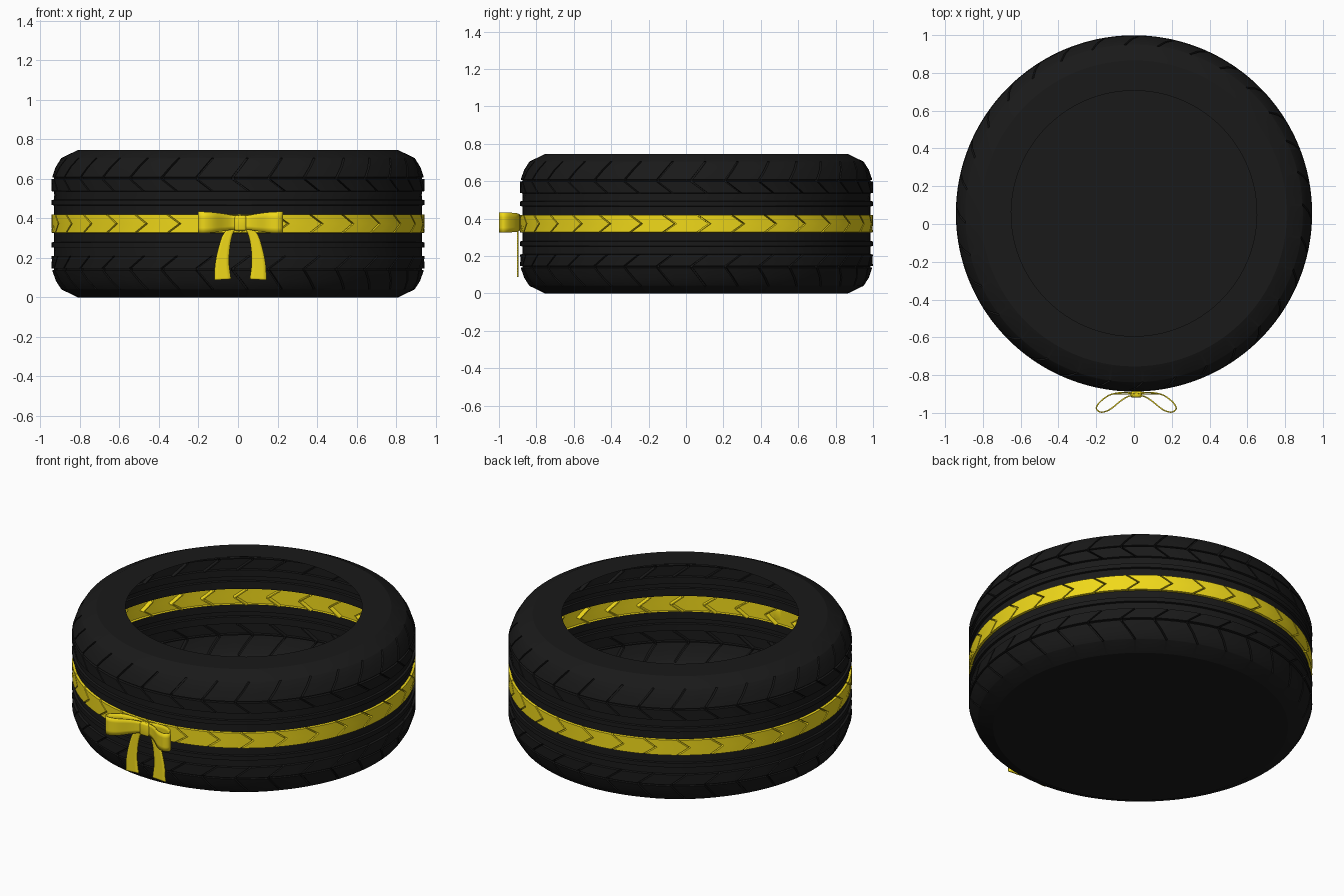
import bpy, bmesh
from math import cos, sin, radians, pi
from mathutils import Vector

if "Cube" in bpy.data.objects:
    bpy.data.objects.remove(bpy.data.objects["Cube"])

CY, H, N = 0.056, 0.745, 32


def material(name, rgb):
    m = bpy.data.materials.new(name)
    m.diffuse_color = (*rgb, 1)
    m.use_nodes = True
    m.node_tree.nodes["Principled BSDF"].inputs["Base Color"].default_value = m.diffuse_color
    return m


black = material("black_rubber", (0.01, 0.01, 0.01))
yellow = material("yellow", (0.87, 0.69, 0.01))


def add_object(name, bm, mats, angle=30):
    me = bpy.data.meshes.new(name)
    bm.to_mesh(me)
    bm.free()
    ob = bpy.data.objects.new(name, me)
    bpy.context.collection.objects.link(ob)
    for m in mats:
        me.materials.append(m)
    bpy.ops.object.select_all(action='DESELECT')
    ob.select_set(True)
    bpy.context.view_layer.objects.active = ob
    bpy.ops.object.shade_smooth_by_angle(angle=radians(angle))
    return ob


# Tyre shell: upper half profile as (z, radius, chevron shift in degrees, groove depth)
half = [
    (0.418, 0.943, 0, 0.03), (0.420, 0.930, 0, 0),
    (0.465, 0.930, 0, 0), (0.467, 0.943, 0, 0),
    (0.492, 0.943, 0, 0), (0.494, 0.930, 0, 0),
    (0.535, 0.930, 3, 0), (0.537, 0.943, 3, 0.025),
    (0.598, 0.943, -2, 0.025), (0.600, 0.930, -2, 0.012),
    (0.606, 0.930, -2, 0.012), (0.608, 0.940, -2, 0.025),
    (0.660, 0.922, 0.5, 0.025), (0.703, 0.895, 2.6, 0.022),
    (0.705, 0.893, 2.6, 0), (0.745, 0.810, 2.6, 0), (0.745, 0.650, 2.6, 0)]
rows = [(H - z, r, s, d) for z, r, s, d in reversed(half)]
rows += [(H / 2, 0.943, 4, 0.03)] + half

# Columns in one tread pitch: (angle in degrees, 1 if at the groove bottom)
pitch = [(0, 0), (0.05, 1), (0.70, 1), (0.75, 0), (4.25, 0), (7.75, 0)]

bm = bmesh.new()
grid = []
for z, r, shift, depth in rows:
    ring = []
    for k in range(N):
        for a, low in pitch:
            t = radians(-90 + k * 360 / N + a + shift)
            rr = r - depth * low
            ring.append(bm.verts.new((rr * cos(t), CY + rr * sin(t), z)))
    grid.append(ring)
for i in range(len(grid) - 1):
    a, b = grid[i], grid[i + 1]
    mid = (rows[i][0] + rows[i + 1][0]) / 2
    for j in range(len(a)):
        n = (j + 1) % len(a)
        f = bm.faces.new((a[j], a[n], b[n], b[j]))
        f.material_index = int(abs(mid - H / 2) < 0.047)
bm.faces.new(list(reversed(grid[0])))  # closed floor
add_object("tyre_shell", bm, [black, yellow], 25)


def spline(pts, steps=6):
    """Catmull-Rom samples through tuples of any length."""
    p = [Vector(q) for q in pts]
    p = [p[0]] + p + [p[-1]]
    out = []
    for i in range(1, len(p) - 2):
        for k in range(steps):
            t = k / steps
            out.append(0.5 * (2 * p[i] + (p[i + 1] - p[i - 1]) * t
                       + (2 * p[i - 1] - 5 * p[i] + 4 * p[i + 1] - p[i + 2]) * t * t
                       + (3 * p[i] - p[i - 1] - 3 * p[i + 1] + p[i + 2]) * t ** 3))
    return out + [p[-2]]


def ribbon(name, edges):
    bm = bmesh.new()
    prev = None
    for a, b in edges:
        cur = [bm.verts.new(Vector(a).lerp(Vector(b), k / 4)) for k in range(5)]
        if prev:
            for k in range(4):
                bm.faces.new((prev[k], prev[k + 1], cur[k + 1], cur[k]))
        prev = cur
    bmesh.ops.recalc_face_normals(bm, faces=bm.faces)
    ob = add_object(name, bm, [yellow], 50)
    mod = ob.modifiers.new("thickness", 'SOLIDIFY')
    mod.thickness = 0.007
    mod.offset = 0


BX = 0.012
# Loop in plan: (distance from knot, y, half height)
loop = [(0, -0.897, 0.034), (0.07, -0.892, 0.042), (0.14, -0.905, 0.049),
        (0.195, -0.945, 0.053), (0.211, -0.978, 0.054), (0.185, -0.996, 0.054),
        (0.14, -0.982, 0.051), (0.08, -0.935, 0.043), (0.04, -0.912, 0.036),
        (0, -0.908, 0.034)]
# Tail: (inner distance, outer distance, z)
tail = [(0.012, 0.050, 0.36), (0.038, 0.088, 0.32), (0.053, 0.112, 0.25),
        (0.057, 0.128, 0.17), (0.047, 0.132, 0.09)]
for side, s in (("left", -1), ("right", 1)):
    ribbon(side + "_bow_loop", [((BX + s * d, y, 0.379 - h), (BX + s * d, y, 0.379 + h))
                                for d, y, h in spline(loop)])
    ribbon(side + "_bow_tail", [((BX + s * a, -0.9, z + 0.002), (BX + s * b, -0.9, z - 0.003))
                                for a, b, z in spline(tail)])

# Knot wrapped round the middle of the bow
bm = bmesh.new()
bmesh.ops.create_cube(bm, size=1)
for v in bm.verts:
    v.co = (BX + v.co.x * 0.062, -0.902 + v.co.y * 0.034, 0.375 + v.co.z * 0.078)
bmesh.ops.bevel(bm, geom=bm.edges[:], offset=0.012, segments=3, affect='EDGES', profile=0.5)
add_object("bow_knot", bm, [yellow], 50)
